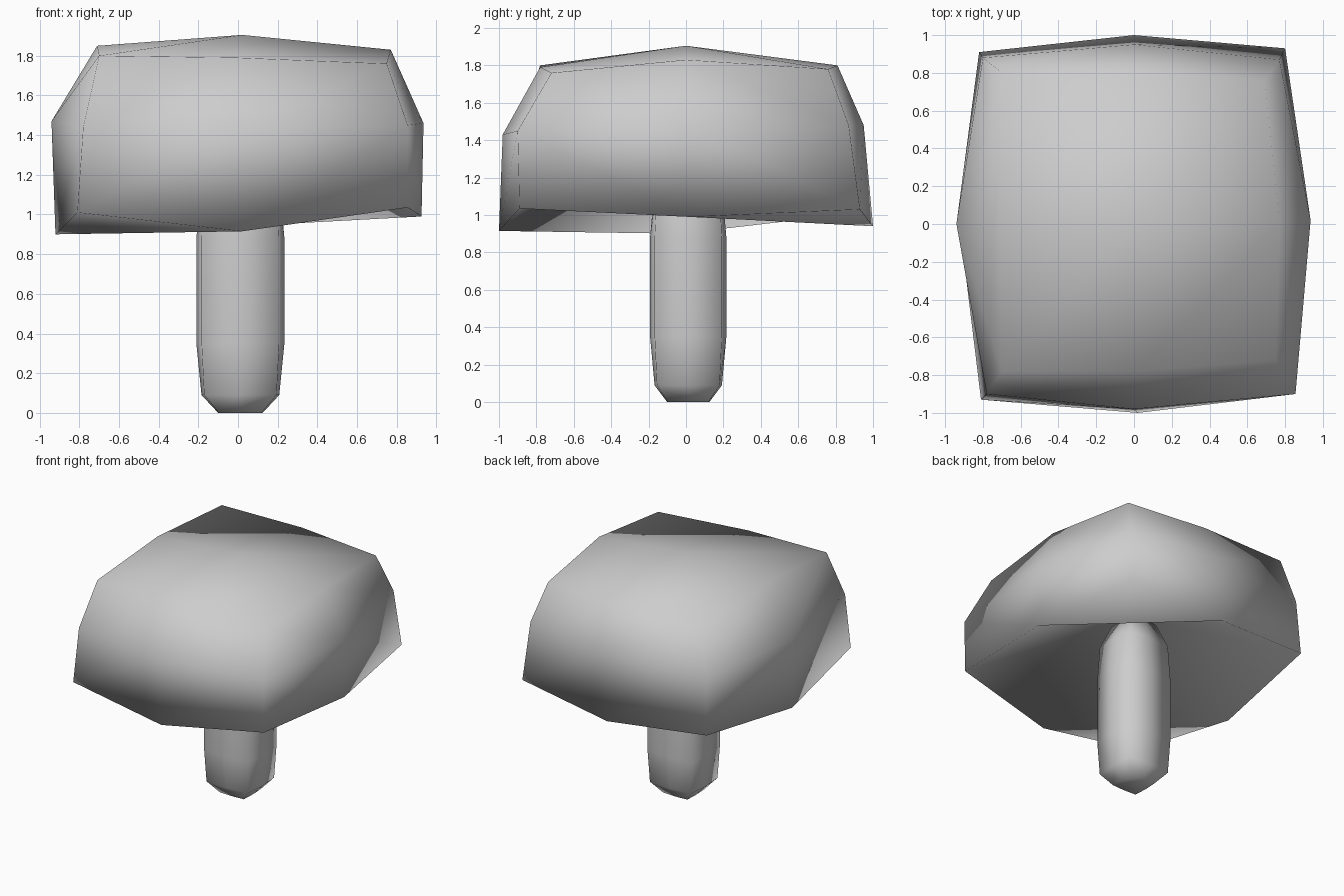
import bpy, bmesh

if "Cube" in bpy.data.objects:
    bpy.data.objects.remove(bpy.data.objects["Cube"])

grey = bpy.data.materials.new("plain grey")
grey.diffuse_color = (0.61, 0.61, 0.61, 1)
grey.use_nodes = True
grey.node_tree.nodes["Principled BSDF"].inputs["Base Color"].default_value = grey.diffuse_color


def patch(bm, centre, a, b, c, cut):
    """Corner patch a-b-c-centre, split along a-c (cut) or along b-centre."""
    if cut:
        bm.faces.new((a, b, c))
        bm.faces.new((centre, a, c))
    else:
        bm.faces.new((centre, a, b))
        bm.faces.new((centre, b, c))


def loft(name, rings, low, high):
    """Skin 8-point rings, closing each end around a centre point."""
    bm = bmesh.new()
    loops = [[bm.verts.new(p) for p in r] for r in rings]
    for a, b in zip(loops, loops[1:]):
        for i in range(8):
            j = (i + 1) % 8
            if i in (2, 3):
                bm.faces.new((a[i], a[j], b[i]))
                bm.faces.new((a[j], b[j], b[i]))
            else:
                bm.faces.new((a[i], a[j], b[j], b[i]))
    c0, c1 = bm.verts.new(low), bm.verts.new(high)
    a, b = loops[0], loops[-1]
    for i in (0, 2, 4, 6):
        patch(bm, c0, a[i + 1], a[i], a[i - 1], i in (0, 4))
        patch(bm, c1, b[i - 1], b[i], b[i + 1], i in (2, 6))
    bmesh.ops.recalc_face_normals(bm, faces=bm.faces)
    for f in bm.faces:
        f.smooth = True
    me = bpy.data.meshes.new(name)
    bm.to_mesh(me)
    bm.free()
    me.materials.append(grey)
    ob = bpy.data.objects.new(name, me)
    bpy.context.collection.objects.link(ob)
    return ob


# Cap: irregular rings from front-left corner anticlockwise, hollow underneath
cap_rings = [
    [(-.81, -.93, 1.01), (.02, -1, .915), (.855, -.89, 1.035), (.925, .02, .99),
     (.80, .93, 1.03), (0, 1, .94), (-.82, .91, 1.01), (-.92, -.03, .90)],
    [(-.78, -.90, 1.44), (0, -.98, 1.43), (.855, -.90, 1.45), (.935, .02, 1.46),
     (.77, .87, 1.48), (0, .95, 1.48), (-.80, .88, 1.45), (-.94, 0, 1.47)],
    [(-.70, -.78, 1.80), (0, -.78, 1.79), (.75, -.72, 1.76), (.77, 0, 1.83),
     (.69, .76, 1.78), (0, .81, 1.80), (-.71, .81, 1.79), (-.71, 0, 1.85)],
]
loft("mushroom_cap", cap_rings, (0, 0, 1.42), (.02, 0, 1.905))

# Stem: rounded square column reaching up into the hollow
DIRS = [(-1, -1), (0, -1), (1, -1), (1, 0), (1, 1), (0, 1), (-1, 1), (-1, 0)]


def stem_ring(z, rx, ry, corner):
    return [(.012 + x * rx * (corner if x * y else 1),
             .012 + y * ry * (corner if x * y else 1), z) for x, y in DIRS]


stem_rings = [stem_ring(*r) for r in (
    (0, .112, .113, .95), (.09, .196, .18, .93), (.35, .222, .204, .88),
    (.88, .222, .204, .88), (1.15, .196, .18, .93), (1.33, .12, .12, .95))]
loft("mushroom_stem", stem_rings, (.012, .012, 0), (.012, .012, 1.34))
